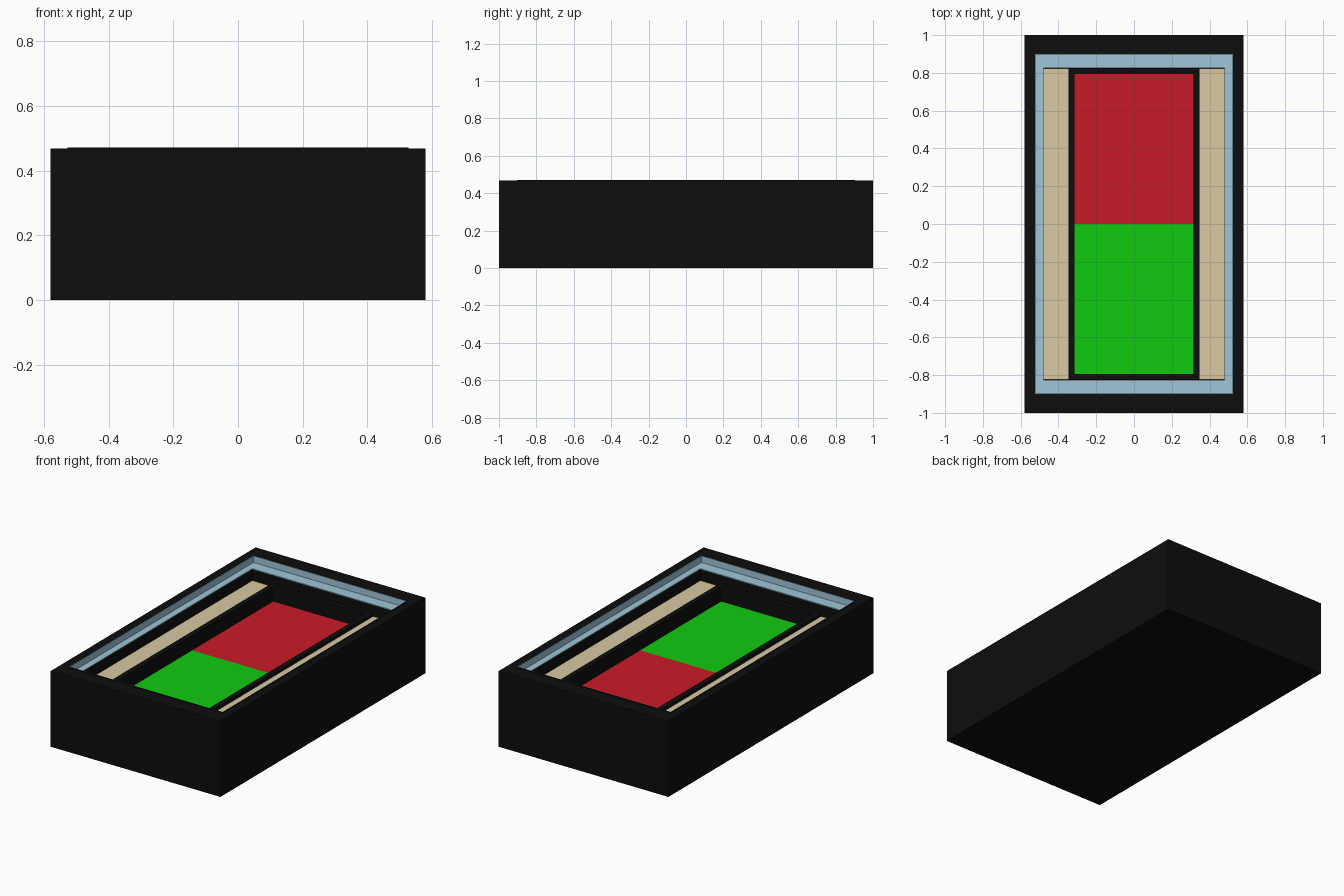
import bpy, bmesh

if "Cube" in bpy.data.objects:
    bpy.data.objects.remove(bpy.data.objects["Cube"])

def material(name, rgb):
    m = bpy.data.materials.new(name)
    m.diffuse_color = (*rgb, 1)
    m.use_nodes = True
    m.node_tree.nodes["Principled BSDF"].inputs["Base Color"].default_value = m.diffuse_color
    return m

BLACK = material("black", (0.004, 0.004, 0.004))
BLUE = material("light_blue", (0.345, 0.565, 0.69))
BEIGE = material("beige", (0.69, 0.585, 0.36))
RED = material("red", (0.584, 0.011, 0.021))
GREEN = material("green", (0.005, 0.59, 0.005))

def nested(name, profile, mat, ring=False, centre=(0, 0)):
    """Rectangular loops (half x, half y, z) joined in order; closed as a ring or capped."""
    bm = bmesh.new()
    loops = [[bm.verts.new((centre[0] + sx * hx, centre[1] + sy * hy, z))
              for sx, sy in ((-1, -1), (1, -1), (1, 1), (-1, 1))] for hx, hy, z in profile]
    pairs = list(zip(loops, loops[1:]))
    if ring:
        pairs.append((loops[-1], loops[0]))
    else:
        bm.faces.new(loops[0][::-1])
        bm.faces.new(loops[-1])
    for a, b in pairs:
        for i in range(4):
            j = (i + 1) % 4
            bm.faces.new((a[i], a[j], b[j], b[i]))
    bmesh.ops.recalc_face_normals(bm, faces=bm.faces)
    me = bpy.data.meshes.new(name)
    bm.to_mesh(me)
    bm.free()
    me.materials.append(mat)
    ob = bpy.data.objects.new(name, me)
    bpy.context.collection.objects.link(ob)
    return ob

def box(name, cx, cy, hx, hy, z0, z1, mat):
    return nested(name, [(hx, hy, z0), (hx, hy, z1)], mat, centre=(cx, cy))

TOP, LIP, LEDGE, FLOOR = 0.468, 0.471, 0.43, 0.27

# Case with a small raised lip and a stepped recess
nested("case", [(0.58, 1, 0), (0.58, 1, TOP), (0.528, 0.903, TOP), (0.528, 0.903, LIP),
                (0.525, 0.90, LIP), (0.525, 0.90, LEDGE - 0.004),
                (0.48, 0.825, LEDGE - 0.004), (0.48, 0.825, FLOOR)], BLACK)

# Blue liner: thin wall and ledge inside the rim
nested("liner", [(0.525, 0.90, LEDGE - 0.004), (0.525, 0.90, LIP - 0.001), (0.522, 0.897, LIP - 0.001),
                 (0.522, 0.897, LEDGE), (0.48, 0.825, LEDGE), (0.48, 0.825, LEDGE - 0.004)], BLUE, ring=True)

# Beige side strips
for side, s in (("left", -1), ("right", 1)):
    box(side + "_strip", s * 0.4125, 0, 0.0665, 0.824, FLOOR, 0.357, BEIGE)

# Raised black frame around the two colour panels
nested("panel_frame", [(0.347, 0.824, FLOOR), (0.347, 0.824, 0.375),
                       (0.315, 0.793, 0.375), (0.315, 0.793, FLOOR)], BLACK, ring=True)
box("red_panel", 0, 0.3965, 0.315, 0.3965, FLOOR, 0.285, RED)
box("green_panel", 0, -0.3965, 0.315, 0.3965, FLOOR, 0.285, GREEN)
